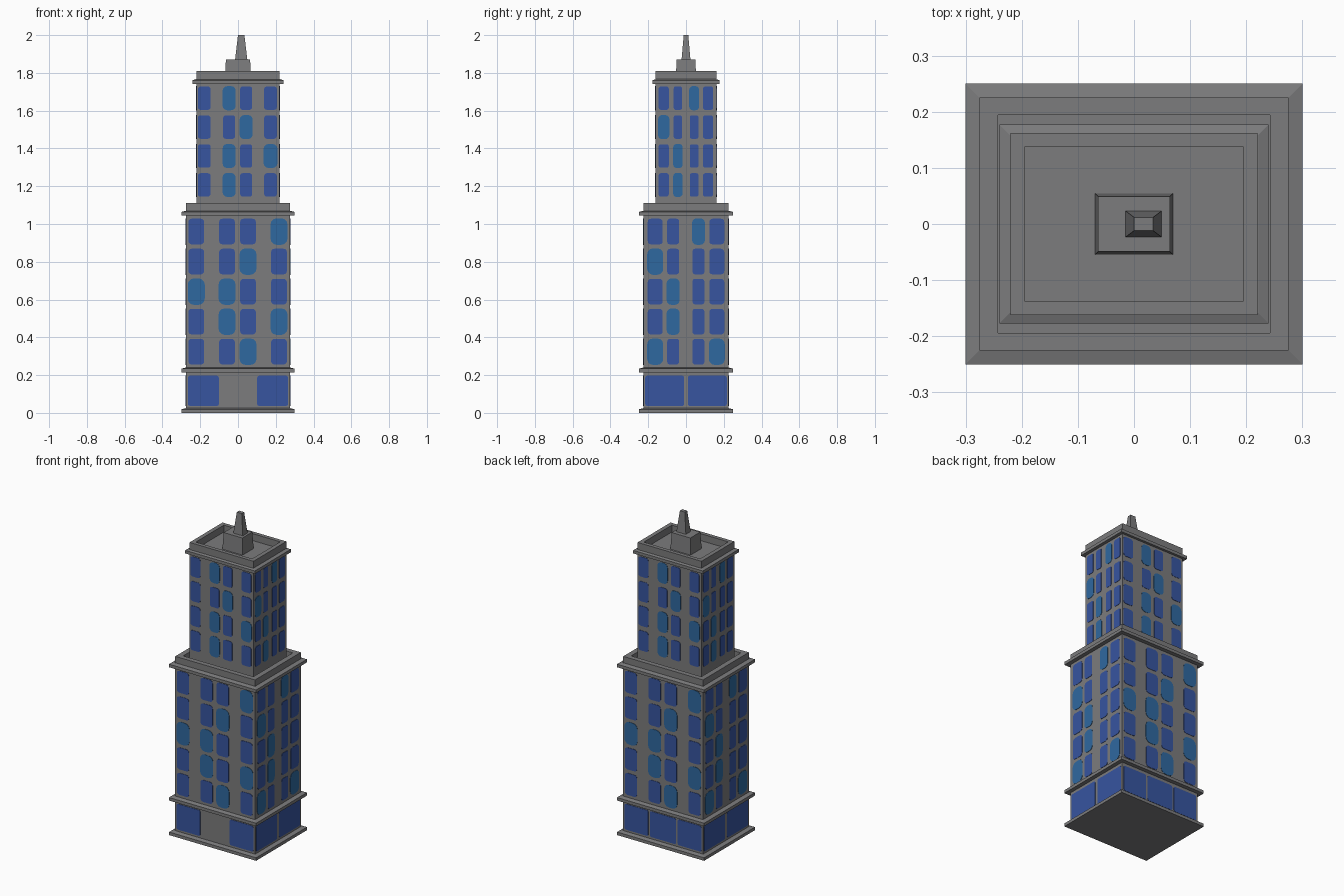
import bpy, bmesh, math
from mathutils import Matrix, Vector

if "Cube" in bpy.data.objects:
    bpy.data.objects.remove(bpy.data.objects["Cube"])


def material(name, rgb):
    m = bpy.data.materials.new(name)
    m.diffuse_color = (*rgb, 1)
    m.use_nodes = True
    m.node_tree.nodes["Principled BSDF"].inputs["Base Color"].default_value = m.diffuse_color
    return m


STONE = material("grey stone", (0.20, 0.20, 0.205))
DARK = material("dark blue glass", (0.038, 0.09, 0.35))
LIGHT = material("light blue glass", (0.028, 0.14, 0.35))


def finish(name, bm, mat):
    bmesh.ops.recalc_face_normals(bm, faces=bm.faces)
    me = bpy.data.meshes.new(name)
    bm.to_mesh(me)
    bm.free()
    me.materials.append(mat)
    ob = bpy.data.objects.new(name, me)
    bpy.context.collection.objects.link(ob)
    return ob


def loft(name, rings, cx=0.0):
    """Closed stack of rectangles (half x, half y, z), bottom to top."""
    bm = bmesh.new()
    loops = [[bm.verts.new((cx + sx * hx, sy * hy, z))
              for sx, sy in ((-1, -1), (1, -1), (1, 1), (-1, 1))]
             for hx, hy, z in rings]
    bm.faces.new(loops[0])
    bm.faces.new(loops[-1])
    for a, b in zip(loops, loops[1:]):
        for i in range(4):
            j = (i + 1) % 4
            bm.faces.new((a[i], a[j], b[j], b[i]))
    return finish(name, bm, STONE)


def ledge(name, hx, hy, z0, z1, inset=0.025):
    """Projecting band with a gently sloped top."""
    loft(name, [(hx, hy, z0), (hx, hy, z1 - 0.006), (hx - inset, hy - inset, z1)])


# Stepped tower bodies with sunken roofs behind parapets
loft("lower_tower", [(0.275, 0.225, 0.01), (0.275, 0.225, 1.11),
                     (0.242, 0.194, 1.11), (0.242, 0.194, 1.065)])
loft("upper_tower", [(0.22, 0.162, 1.05), (0.22, 0.162, 1.81),
                     (0.194, 0.138, 1.81), (0.194, 0.138, 1.765)])

# Ledges
ledge("base_ledge", 0.30, 0.25, 0.0, 0.025)
ledge("middle_ledge", 0.30, 0.25, 0.215, 0.24)
ledge("lower_roof_ledge", 0.30, 0.25, 1.045, 1.07)
ledge("upper_roof_ledge", 0.24, 0.177, 1.742, 1.767, 0.018)

# Rooftop block and spire
loft("roof_block", [(0.07, 0.055, 1.76), (0.064, 0.049, 1.87)])
loft("spire", [(0.033, 0.024, 1.865), (0.017, 0.012, 2.0)], 0.017)


def add_window(bm, rot, depth, u, z, w, h, r):
    """Thin rounded plate on a wall facing -y, turned by rot."""
    pts = []
    for k, (sx, sz) in enumerate(((1, 1), (-1, 1), (-1, -1), (1, -1))):
        for s in range(4):
            a = math.pi / 2 * (k + s / 3)
            pts.append((u + sx * (w / 2 - r) + r * math.cos(a),
                        z + sz * (h / 2 - r) + r * math.sin(a)))
    front = [bm.verts.new(rot @ Vector((x, -depth - 0.002, y))) for x, y in pts]
    back = [bm.verts.new(rot @ Vector((x, -depth + 0.002, y))) for x, y in pts]
    bm.faces.new(front)
    bm.faces.new(back[::-1])
    n = len(pts)
    for i in range(n):
        j = (i + 1) % n
        bm.faces.new((front[j], front[i], back[i], back[j]))


def window_grid(name, turns, depth, cols, tops, h, pattern):
    """cols: (centre, width); pattern rows from the top, L = light glass."""
    dark, light = bmesh.new(), bmesh.new()
    for t in turns:
        rot = Matrix.Rotation(t * math.pi / 2, 3, 'Z')
        for z, row in zip(tops, pattern.split()):
            for (u, w), c in zip(cols, row):
                if c == "L":
                    add_window(light, rot, depth, u, z - h / 2, w, h, w * 0.36)
                else:
                    add_window(dark, rot, depth, u, z - h / 2, w - 0.006, h - 0.004, w * 0.2)
    finish(name + "_dark", dark, DARK)
    finish(name + "_light", light, LIGHT)


# Floors of windows: front and back (turns 0, 2), right and left (turns 1, 3)
low = [1.03 - 0.159 * i for i in range(5)]
high = [1.73 - 0.153 * i for i in range(4)]
window_grid("lower_wide_windows", (0, 2), 0.275 - 0.05,
            [(-0.221, 0.09), (-0.058, 0.09), (0.053, 0.09), (0.217, 0.09)],
            low, 0.14, "DDDL DDLD LLDD DLDL DDLD")
window_grid("lower_side_windows", (1, 3), 0.275,
            [(-0.163, 0.085), (-0.068, 0.069), (0.066, 0.069), (0.163, 0.085)],
            low, 0.14, "DDLD LDDD DLDD DLDD LDDL")
window_grid("upper_wide_windows", (0, 2), 0.162,
            [(-0.179, 0.074), (-0.047, 0.07), (0.043, 0.07), (0.172, 0.074)],
            high, 0.128, "DLDD DDLD DLDL DLDD")
window_grid("upper_side_windows", (1, 3), 0.22,
            [(-0.118, 0.06), (-0.043, 0.05), (0.043, 0.052), (0.117, 0.06)],
            high, 0.128, "DDLD LDDD DLDD DLDD")

# Ground floor shop windows; the front keeps a plain doorway bay
shop = bmesh.new()
for turn, depth, cols in ((0, 0.225, [(-0.183, 0.163), (0.183, 0.163)]),
                          (2, 0.225, [(-0.183, 0.163), (0, 0.18), (0.183, 0.163)]),
                          (1, 0.275, [(-0.113, 0.206), (0.113, 0.206)]),
                          (3, 0.275, [(-0.113, 0.206), (0.113, 0.206)])):
    for u, w in cols:
        add_window(shop, Matrix.Rotation(turn * math.pi / 2, 3, 'Z'),
                   depth, u, 0.117, w, 0.16, 0.01)
finish("shop_windows", shop, DARK)
